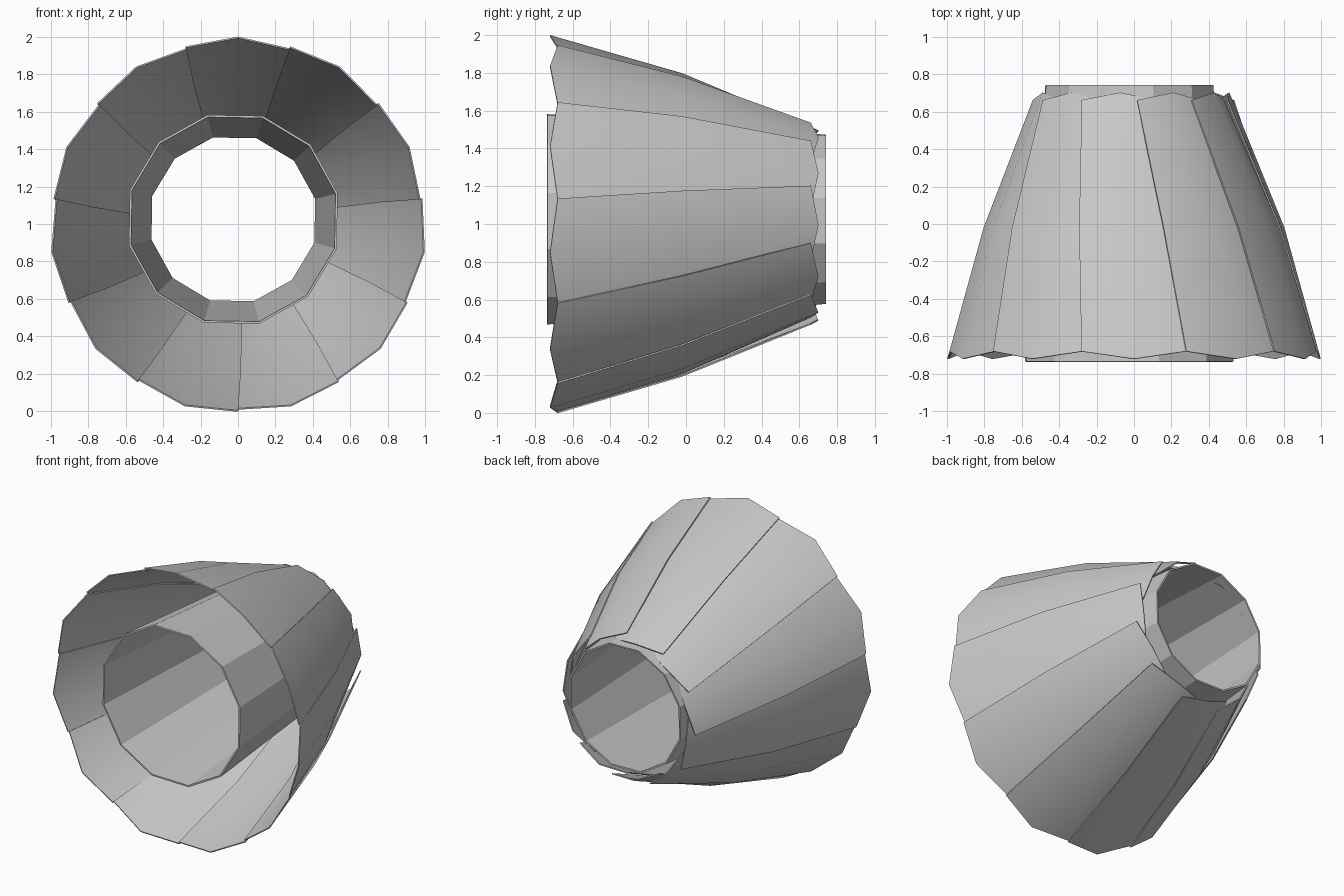
import bpy, math

if "Cube" in bpy.data.objects:
    bpy.data.objects.remove(bpy.data.objects["Cube"])

metal = bpy.data.materials.new("grey metal")
metal.diffuse_color = (0.58, 0.58, 0.58, 1)
metal.use_nodes = True
metal.node_tree.nodes["Principled BSDF"].inputs["Base Color"].default_value = metal.diffuse_color


def make(name, verts, faces, thickness, smooth):
    mesh = bpy.data.meshes.new(name)
    mesh.from_pydata(verts, [], faces)
    mesh.materials.append(metal)
    obj = bpy.data.objects.new(name, mesh)
    bpy.context.collection.objects.link(obj)
    bpy.ops.object.select_all(action='DESELECT')
    obj.select_set(True)
    bpy.context.view_layer.objects.active = obj
    mod = obj.modifiers.new("thickness", 'SOLIDIFY')
    mod.thickness = thickness
    mod.offset = 0
    bpy.ops.object.modifier_apply(modifier=mod.name)
    if smooth:
        bpy.ops.object.shade_smooth_by_angle(angle=math.radians(30))
    return obj


def ring_point(cx, cz, r, deg, y):
    a = math.radians(deg)
    return (cx + r * math.cos(a), y, cz + r * math.sin(a))


# Inner tapered tube, twelve flat sides
SIDES = 12
tube = [ring_point(-0.025, 1.025, r, 14 + 30 * i, y)
        for r, y in ((0.568, -0.735), (0.456, 0.74)) for i in range(SIDES)]
tube_faces = [(i, (i + 1) % SIDES, SIDES + (i + 1) % SIDES, SIDES + i)
              for i in range(SIDES)]
make("inner_tube", tube, tube_faces, 0.012, False)

# Overlapping nozzle petals: rows front to back, columns (angle, radius, y)
ROWS = [
    [(-16.4, 0.980, -0.68), (0.0, 1.003, -0.72), (16.4, 0.991, -0.68)],
    [(-15.4, 0.782, -0.02), (3.0, 0.802, -0.02), (21.4, 0.800, -0.02)],
    [(-14.0, 0.485, 0.66), (8.5, 0.505, 0.70), (31.0, 0.540, 0.66)],
]
COUNT = 11
for k in range(COUNT):
    base = 90 + k * 360 / COUNT
    verts = [ring_point(0, 0.993, r, base + a, y) for row in ROWS for a, r, y in row]
    faces = [(3 * j + i, 3 * j + i + 1, 3 * j + i + 4, 3 * j + i + 3)
             for j in range(2) for i in range(2)]
    make(f"nozzle_petal_{k + 1}", verts, faces, 0.008, True)
